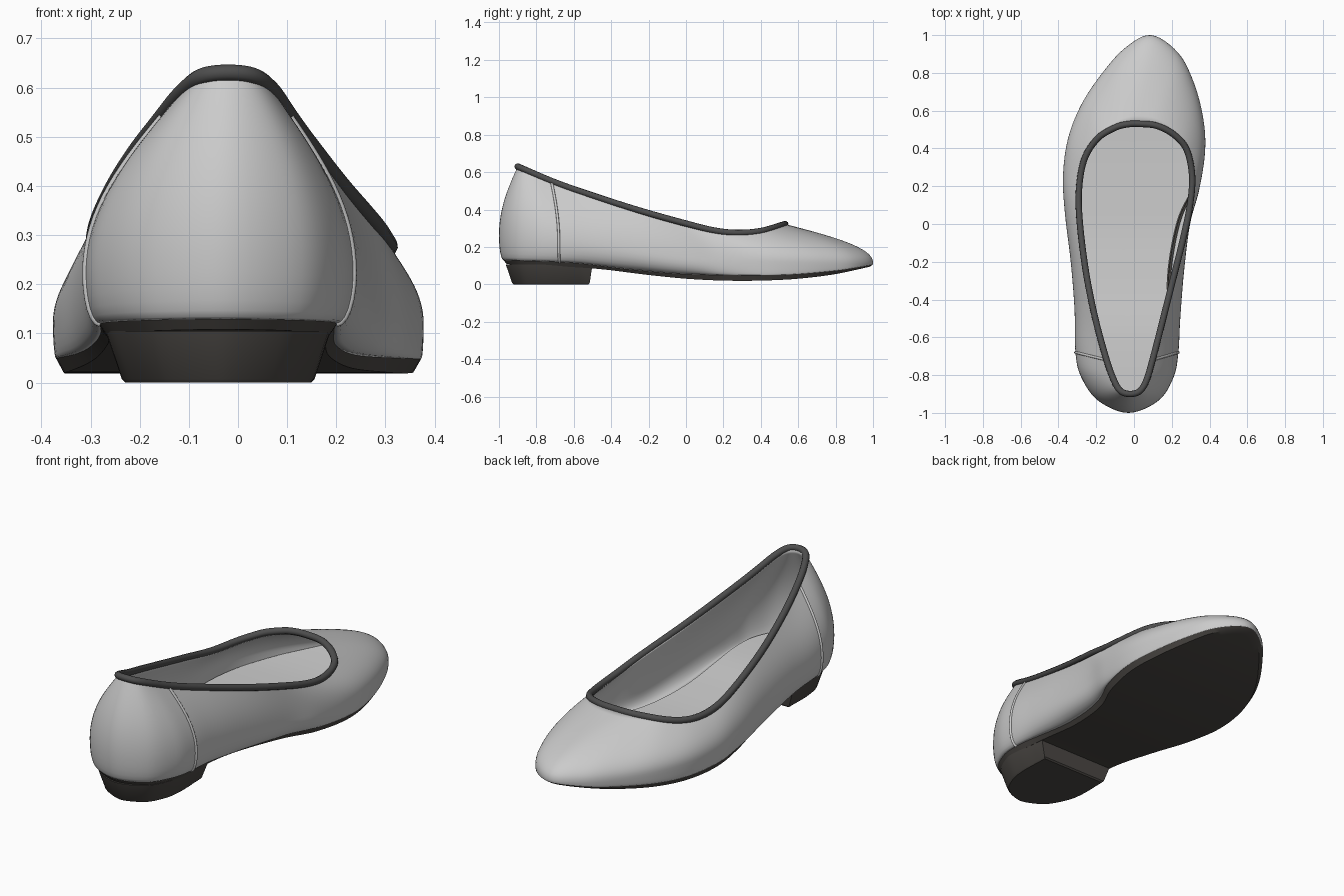
import bpy, math
from mathutils import Vector

if "Cube" in bpy.data.objects:
    bpy.data.objects.remove(bpy.data.objects["Cube"])

S = 6  # samples between outline keys

# Matched outline keys, clockwise from the toe tip: widest outline, opening, sole inset
WIDE = [(.09, 1), (.235, .905), (.32, .74), (.368, .55), (.376, .38), (.345, .18), (.297, 0), (.265, -.25),
        (.245, -.5), (.235, -.68), (.21, -.81), (.13, -.935), (-.03, -1), (-.19, -.935), (-.28, -.81), (-.31, -.68),
        (-.315, -.45), (-.335, -.2), (-.365, .05), (-.376, .25), (-.35, .45), (-.28, .63), (-.175, .79), (-.05, .93)]
OPEN = [(.02, .53), (.12, .52), (.215, .47), (.28, .39), (.308, .25), (.295, .09), (.26, -.08), (.205, -.3),
        (.147, -.53), (.098, -.72), (.065, -.83), (.03, -.885), (-.02, -.9), (-.07, -.885), (-.105, -.83), (-.145, -.72),
        (-.205, -.5), (-.255, -.25), (-.288, .02), (-.29, .2), (-.26, .35), (-.19, .455), (-.1, .51), (-.04, .527)]
INSET = [.003, .003, .005, .005, .006, .02, .05, .065, .05, .035, .03, .025, .025, .025, .03, .03,
         .035, .03, .015, .006, .005, .005, .005, .003]

# Heights along the length of the shoe
Z_TOP = [(-.9, .63), (-.7, .545), (-.5, .475), (-.25, .395), (0, .325), (.15, .288), (.27, .275), (.4, .285), (.53, .322)]
Z_WIDE = [(-1, .26), (-.5, .2), (0, .13), (.5, .12), (.8, .115), (1, .118)]
Z_SEAM = [(-1, .13), (-.6, .115), (-.3, .08), (0, .055), (.5, .05), (.8, .073), (1, .105)]
Z_BOTTOM = [(-1, .11), (-.5, .085), (-.2, .05), (0, .03), (.2, .02), (.4, .02), (.6, .03), (.8, .055), (1, .098)]
CENTRE = [(-.9, -.03), (-.4, -.05), (0, -.04), (.4, 0), (.9, .08)]


def curve_at(table, y):
    """Smooth (Hermite) interpolation of a short table."""
    n = len(table)
    y = min(max(y, table[0][0]), table[-1][0])
    k = max(i for i in range(n - 1) if table[i][0] <= y)

    def slope(i):
        a, b = table[max(i - 1, 0)], table[min(i + 1, n - 1)]
        return (b[1] - a[1]) / (b[0] - a[0])
    (x0, v0), (x1, v1) = table[k], table[k + 1]
    h = x1 - x0
    t = (y - x0) / h
    return ((2*t**3 - 3*t*t + 1) * v0 + (t**3 - 2*t*t + t) * h * slope(k)
            + (3*t*t - 2*t**3) * v1 + (t**3 - t*t) * h * slope(k + 1))


def closed_spline(keys):
    """Closed Catmull-Rom through the keys."""
    pts = [Vector((*k, 0)) if isinstance(k, tuple) else Vector((k, 0, 0)) for k in keys]
    n, out = len(pts), []
    for i in range(n):
        a, b, c, d = (pts[(i + j) % n] for j in (-1, 0, 1, 2))
        for s in range(S):
            t = s / S
            out.append(.5 * (2*b + (c - a)*t + (2*a - 5*b + 4*c - d)*t*t + (3*b - a - 3*c + d)*t**3))
    return out


def inset(loop, amounts):
    n, out = len(loop), []
    for i, p in enumerate(loop):
        t = (loop[(i + 1) % n] - loop[i - 1]).normalized()
        a = amounts[i] if isinstance(amounts, list) else amounts
        out.append(p + Vector((t.y, -t.x, 0)) * a)
    return out


def at_height(loop, table, dz=0):
    return [Vector((p.x, p.y, curve_at(table, p.y) + dz)) for p in loop]


def to_spine(loop, table, dz=0, rows=6):
    """Rings running from a loop to a central spine."""
    rings = []
    for r in range(1, rows + 1):
        ring = []
        for p in loop:
            y = min(max(p.y, -.8), .75)
            ring.append(p.lerp(Vector((curve_at(CENTRE, y), y, 0)), r / rows))
        rings.append(at_height(ring, table, dz))
    return rings


def material(name, colour):
    m = bpy.data.materials.new(name)
    m.diffuse_color = (*colour, 1)
    m.use_nodes = True
    m.node_tree.nodes["Principled BSDF"].inputs["Base Color"].default_value = m.diffuse_color
    return m


def finish(ob, mat, angle):
    if mat:
        ob.data.materials.append(mat)
    bpy.ops.object.select_all(action='DESELECT')
    ob.select_set(True)
    bpy.context.view_layer.objects.active = ob
    if ob.type == 'MESH':
        bpy.ops.object.shade_smooth_by_angle(angle=math.radians(angle))
    return ob


def loft(name, rings, mat=None, cap=False, angle=40):
    n = len(rings[0])
    faces = [(r*n + i, (r + 1)*n + i, (r + 1)*n + (i + 1) % n, r*n + (i + 1) % n)
             for r in range(len(rings) - 1) for i in range(n)]
    if cap:
        faces += [tuple(range(n)), tuple(reversed(range((len(rings) - 1)*n, len(rings)*n)))]
    me = bpy.data.meshes.new(name)
    me.from_pydata([p for ring in rings for p in ring], [], faces)
    ob = bpy.data.objects.new(name, me)
    bpy.context.collection.objects.link(ob)
    return finish(ob, mat, angle)


def tube(name, pts, radius, closed, mat=None):
    cu = bpy.data.curves.new(name, 'CURVE')
    cu.dimensions = '3D'
    cu.bevel_depth, cu.bevel_resolution = radius, 3
    sp = cu.splines.new('POLY')
    sp.points.add(len(pts) - 1)
    for q, p in zip(sp.points, pts):
        q.co = (*p, 1)
    sp.use_cyclic_u = closed
    sp.use_smooth = True
    ob = bpy.data.objects.new(name, cu)
    bpy.context.collection.objects.link(ob)
    return finish(ob, mat, 60)


dark_trim = material("dark_trim", (.075, .075, .075))
dark_sole = material("dark_sole", (.07, .064, .058))

wide_flat = closed_spline(WIDE)
sole_flat = inset(wide_flat, [v.x for v in closed_spline(INSET)])
wide = at_height(wide_flat, Z_WIDE)
top = at_height(closed_spline(OPEN), Z_TOP)
seam = at_height(sole_flat, Z_SEAM)

# Upper: rounded from the sole seam to the widest line, then swept in to the opening
rings = []
for r in range(6):
    a = r / 6 * math.pi / 2
    rings.append([Vector((*b.lerp(m, math.sin(a)).xy, b.z + (m.z - b.z) * (1 - math.cos(a))))
                  for b, m in zip(seam, wide)])
for r in range(17):
    t, ring = r / 16, []
    for m, p in zip(wide, top):
        dz = p.z - m.z
        p1 = m + Vector((0, 0, .4 * dz))
        p2 = p.lerp(m, .5)
        p2.z = p.z - .3 * dz
        ring.append(m*(1 - t)**3 + p1*3*t*(1 - t)**2 + p2*3*t*t*(1 - t) + p*t**3)
    rings.append(ring)
upper = loft("upper", rings, angle=60)
wall = upper.modifiers.new("thickness", 'SOLIDIFY')
wall.thickness, wall.offset = .018, -1

# Raised side seams and the opening's binding
for side, key in (("right", 9), ("left", 15)):
    tube(side + "_seam", [ring[key * S] for ring in rings], .007, False)
tube("topline_binding", top, .017, True, dark_trim)

# Insole
insole_edge = at_height(inset(sole_flat, .02), Z_SEAM, .035)
loft("insole", [insole_edge] + to_spine(insole_edge, Z_SEAM, .035), angle=60)

# Outsole with a bevelled edge
lower = at_height(inset(sole_flat, .016), Z_BOTTOM)
loft("outsole", to_spine(lower, Z_BOTTOM)[::-1] + [lower, seam, at_height(inset(sole_flat, .015), Z_SEAM, .004)],
     dark_sole, angle=30)

# Heel block with a flat breast
ids = [i for i, p in enumerate(sole_flat) if p.y < -.5]


def heel_ring(d, z, y_max):
    loop = inset(sole_flat, d)
    ring = [Vector((loop[i].x, min(loop[i].y, y_max), z)) for i in ids]
    ring[0].y = ring[-1].y = y_max
    return ring


loft("heel", [heel_ring(.052, 0, -.522), heel_ring(.045, .007, -.515), heel_ring(.012, .105, -.5)],
     dark_sole, cap=True, angle=35)
